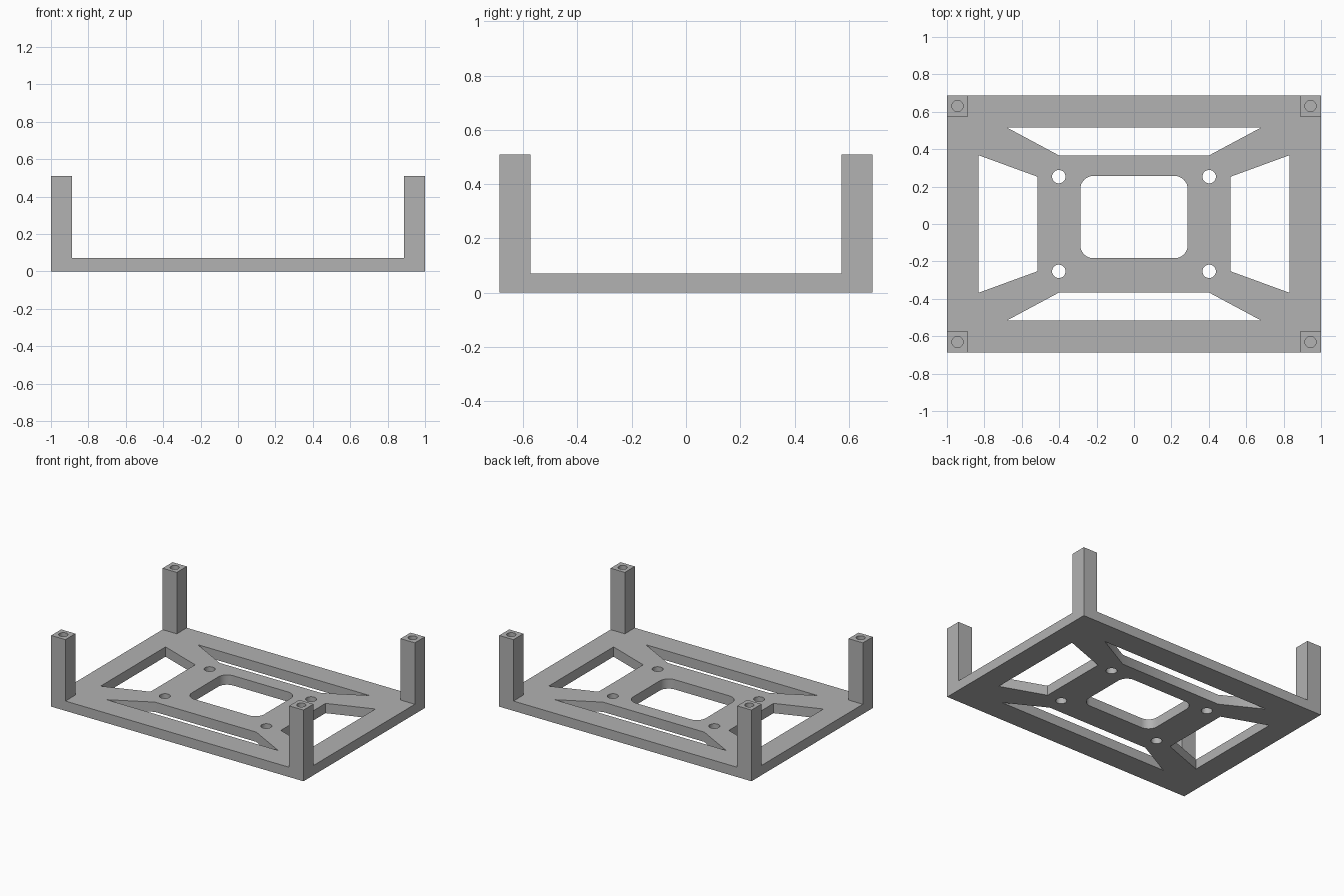
import bpy
import bmesh
from math import cos, sin, pi

cube = bpy.data.objects.get("Cube")
if cube:
    bpy.data.objects.remove(cube, do_unlink=True)

HALF_X, HALF_Y = 1.0, 0.687
PLATE_TOP, POST_TOP = 0.07, 0.51
POST = 0.113
HOLE_FLOOR = 0.2
CORNERS = [(1, 1), (-1, 1), (-1, -1), (1, -1)]

grey = bpy.data.materials.new("mid grey")
grey.use_nodes = True
colour = (0.445, 0.445, 0.445, 1)
grey.diffuse_color = colour
bsdf = next(n for n in grey.node_tree.nodes if n.type == "BSDF_PRINCIPLED")
bsdf.inputs["Base Color"].default_value = colour


def rectangle(x0, x1, y0, y1):
    return [(x0, y0), (x1, y0), (x1, y1), (x0, y1)]


def circle(cx, cy, r, n=32):
    return [(cx + r * cos(2 * pi * i / n), cy + r * sin(2 * pi * i / n)) for i in range(n)]


def rounded_rectangle(cx, cy, hx, hy, r, n=8):
    points = []
    for k, (sx, sy) in enumerate(CORNERS):
        for i in range(n + 1):
            a = (k + i / n) * pi / 2
            points.append((cx + sx * (hx - r) + r * cos(a), cy + sy * (hy - r) + r * sin(a)))
    return points


def prisms(name, outlines, z0, z1):
    """One object holding an upright prism for each outline."""
    bm = bmesh.new()
    for outline in outlines:
        base = bm.faces.new([bm.verts.new((x, y, z0)) for x, y in outline])
        top = bmesh.ops.extrude_face_region(bm, geom=[base])["geom"]
        verts = [g for g in top if isinstance(g, bmesh.types.BMVert)]
        bmesh.ops.translate(bm, verts=verts, vec=(0, 0, z1 - z0))
    bmesh.ops.recalc_face_normals(bm, faces=bm.faces[:])
    mesh = bpy.data.meshes.new(name)
    bm.to_mesh(mesh)
    bm.free()
    mesh.materials.append(grey)
    obj = bpy.data.objects.new(name, mesh)
    bpy.context.collection.objects.link(obj)
    return obj


def combine(target, tool, operation):
    mod = target.modifiers.new(operation.title(), "BOOLEAN")
    mod.operation, mod.solver, mod.object = operation, "EXACT", tool
    bpy.context.view_layer.objects.active = target
    bpy.ops.object.modifier_apply(modifier=mod.name)
    bpy.data.objects.remove(tool, do_unlink=True)


# Base plate
frame = prisms("mounting_frame", [rectangle(-HALF_X, HALF_X, -HALF_Y, HALF_Y)], 0, PLATE_TOP)

# Windows and screw holes through the plate
openings = [rounded_rectangle(0, 0.037, 0.287, 0.22, 0.07)]
for s in (1, -1):
    openings.append([(s * 0.832, -0.368), (s * 0.832, 0.368), (s * 0.517, 0.253), (s * 0.517, -0.253)])
    openings.append([(-0.68, s * 0.516), (0.68, s * 0.516), (0.402, s * 0.367), (-0.402, s * 0.367)])
openings += [circle(sx * 0.402, sy * 0.253, 0.036) for sx, sy in CORNERS]
combine(frame, prisms("opening_cutter", openings, -0.1, 0.2), "DIFFERENCE")

# Corner posts
posts = []
for sx, sy in CORNERS:
    xs = sorted((sx * HALF_X, sx * (HALF_X - POST)))
    ys = sorted((sy * HALF_Y, sy * (HALF_Y - POST)))
    posts.append(rectangle(*xs, *ys))
combine(frame, prisms("corner_posts", posts, 0, POST_TOP), "UNION")

# Blind screw holes in the post tops
inset = POST / 2
holes = [circle(sx * (HALF_X - inset), sy * (HALF_Y - inset), 0.03) for sx, sy in CORNERS]
combine(frame, prisms("post_hole_cutter", holes, HOLE_FLOOR, POST_TOP + 0.1), "DIFFERENCE")

# Smooth the round walls, keep the edges sharp
bpy.ops.object.select_all(action="DESELECT")
frame.select_set(True)
bpy.context.view_layer.objects.active = frame
bpy.ops.object.shade_smooth_by_angle(angle=pi / 6)
